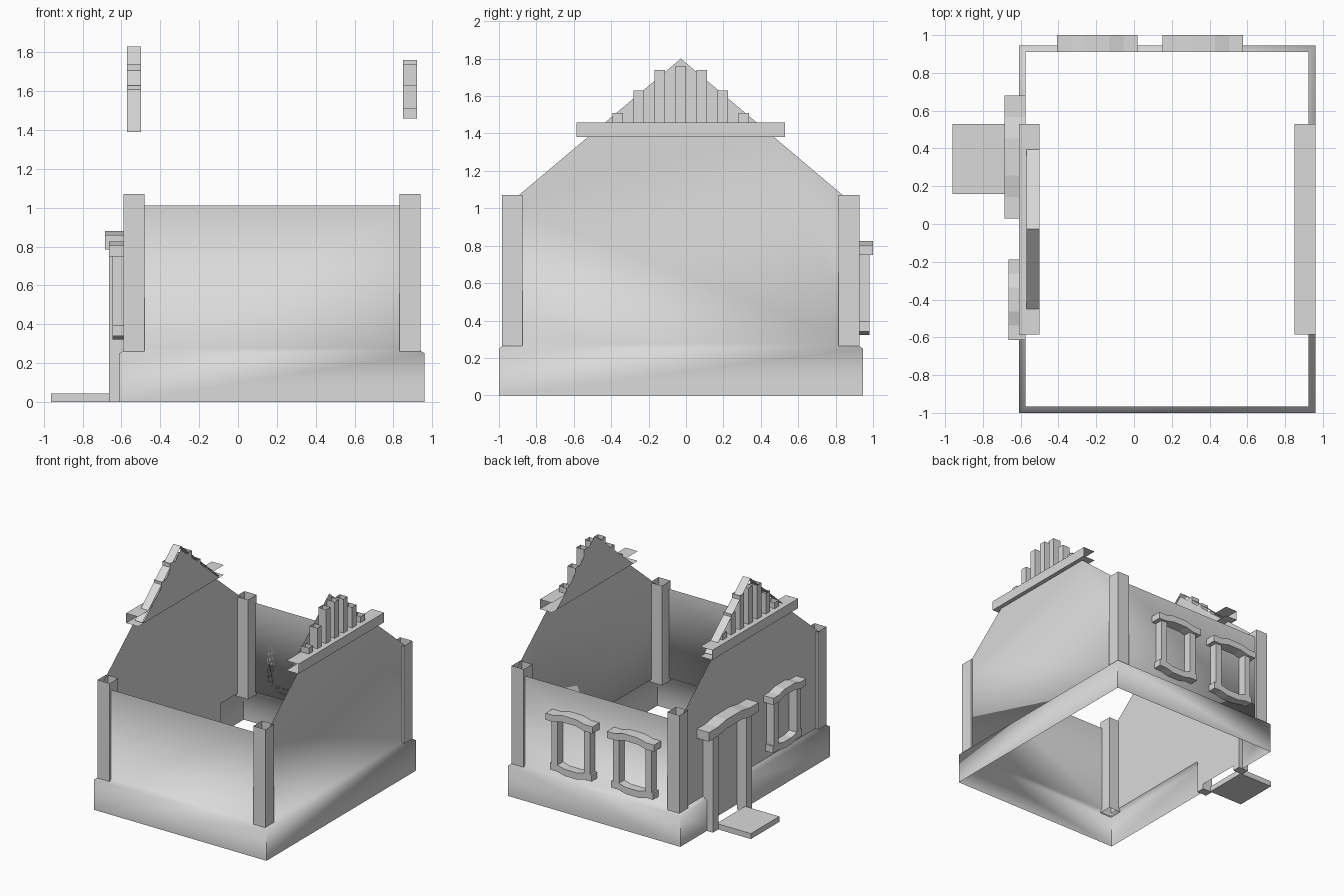
import bpy, bmesh, math

cube = bpy.data.objects.get("Cube")
if cube:
    bpy.data.objects.remove(cube, do_unlink=True)

GREY = (0.7, 0.7, 0.7, 1)
plaster = bpy.data.materials.new("plain grey")
plaster.use_nodes = True
plaster.diffuse_color = GREY
plaster.node_tree.nodes["Principled BSDF"].inputs["Base Color"].default_value = GREY


def build(name, polys, smooth=False):
    """Weld a list of polygons into one object."""
    bm = bmesh.new()
    for poly in polys:
        bm.faces.new([bm.verts.new(p) for p in poly])
    bmesh.ops.remove_doubles(bm, verts=bm.verts, dist=0.0005)
    bmesh.ops.recalc_face_normals(bm, faces=bm.faces)
    mesh = bpy.data.meshes.new(name)
    bm.to_mesh(mesh)
    bm.free()
    mesh.materials.append(plaster)
    obj = bpy.data.objects.new(name, mesh)
    bpy.context.collection.objects.link(obj)
    if smooth:
        bpy.ops.object.select_all(action='DESELECT')
        obj.select_set(True)
        bpy.context.view_layer.objects.active = obj
        bpy.ops.object.shade_smooth_by_angle(angle=math.radians(60))
    return obj


def tube(name, x0, x1, y0, y1, z0, z1):
    """Square upright tube, open at both ends."""
    ring = [(x0, y0), (x1, y0), (x1, y1), (x0, y1)]
    build(name, [[(*a, z0), (*b, z0), (*b, z1), (*a, z1)]
                 for a, b in zip(ring, ring[1:] + ring[:1])])


def prism(name, place, outline, depth):
    """Solid trim: outline in (along, up), pushed out from a wall."""
    near = [place(u, 0, z) for u, z in outline]
    far = [place(u, depth, z) for u, z in outline]
    n = len(outline)
    sides = [[near[i], near[(i + 1) % n], far[(i + 1) % n], far[i]] for i in range(n)]
    build(name, [near, far] + sides)


def rect(u0, u1, z0, z1):
    return [(u0, z0), (u1, z0), (u1, z1), (u0, z1)]


def wavy(mid, half, z0, z1, rise):
    """Board outline whose middle bows up or down."""
    steps = [(-1, 0), (-0.65, 0), (-0.3, 1), (0.3, 1), (0.65, 0), (1, 0)]
    low = [(mid + s * half, z0 + k * rise) for s, k in steps]
    high = [(mid + s * half, z1 + k * rise) for s, k in steps]
    return low + high[::-1]


# Main dimensions: plinth outline, wall outline, heights
PX, PY = (-0.61, 0.96), (-1.0, 0.945)
WX, WY = (-0.575, 0.925), (-0.965, 0.91)
PLINTH, LEDGE, EAVE, BEAM, BEAM_TOP, APEX = 0.25, 0.275, 1.01, 1.38, 1.46, 1.8
MID_Y = -0.0275
DOOR = (0.16, 0.53)
GABLE_X = (-0.5, 0.85)
half_beam = (WY[1] - MID_Y) * (APEX - BEAM) / (APEX - EAVE)

# Shell: front and back walls with a plinth
shell = []
for py, wy in zip(PY, WY):
    shell += [[(PX[0], py, 0), (PX[1], py, 0), (PX[1], py, PLINTH), (PX[0], py, PLINTH)],
              [(PX[0], py, PLINTH), (PX[1], py, PLINTH), (WX[1], wy, LEDGE), (WX[0], wy, LEDGE)],
              [(WX[0], wy, LEDGE), (WX[1], wy, LEDGE), (WX[1], wy, EAVE), (WX[0], wy, EAVE)]]

# Shell: gable walls, stepping inwards above the beam
for px, wx, gx in zip(PX, WX, GABLE_X):
    b0, b1 = MID_Y - half_beam, MID_Y + half_beam
    shell += [[(wx, WY[0], LEDGE), (wx, WY[1], LEDGE), (wx, WY[1], EAVE),
               (wx, b1, BEAM), (wx, b0, BEAM), (wx, WY[0], EAVE)],
              [(wx, b0, BEAM), (wx, b1, BEAM), (gx, b1, BEAM), (gx, b0, BEAM)],
              [(gx, b0, BEAM), (gx, b1, BEAM), (gx, MID_Y, APEX)]]
    # The plinth is interrupted by the doorway on the right side
    spans = [(PY[0], DOOR[0]), (DOOR[1], PY[1])] if px < 0 else [PY]
    for y0, y1 in spans:
        w0, w1 = max(y0, WY[0]), min(y1, WY[1])
        shell += [[(px, y0, 0), (px, y1, 0), (px, y1, PLINTH), (px, y0, PLINTH)],
                  [(px, y0, PLINTH), (px, y1, PLINTH), (wx, w1, LEDGE), (wx, w0, LEDGE)]]
build("walls", shell, smooth=True)

# Door panel
build("door_panel", [[(WX[0], DOOR[0], 0.04), (WX[0], DOOR[0], LEDGE),
                      (WX[0], DOOR[1], LEDGE), (WX[0], DOOR[1], 0.04)]])

# Corner posts
for side, x in (("right", -0.59), ("left", 0.83)):
    for end, y in (("front", -0.985), ("back", 0.815)):
        tube(f"{end}_{side}_post", x, x + 0.11, y, y + 0.112, PLINTH, 1.07)

# Gable beams (open channels) and upright planks
for side, gx, out in (("right", GABLE_X[0], -1), ("left", GABLE_X[1], 1)):
    bx = gx + out * 0.11
    y0, y1 = -0.585, 0.53
    build(f"{side}_gable_beam",
          [[(gx, y0, z), (gx, y1, z), (bx, y1, z), (bx, y0, z)] for z in (BEAM, BEAM_TOP)]
          + [[(bx, y0, BEAM), (bx, y1, BEAM), (bx, y1, BEAM_TOP), (bx, y0, BEAM_TOP)]])
    for k in range(-3, 4):
        top = (1.76, 1.74, 1.63, 1.51)[abs(k)]
        y = MID_Y + k * 0.1125
        tube(f"{side}_gable_plank", *sorted((gx, gx + out * 0.07)),
             y - 0.028, y + 0.028, BEAM_TOP, top)

# Sloping cover strip over the right gable
ridge = [(-0.53, 1.39), (MID_Y, 1.83), (0.475, 1.39)]
build("right_gable_strip", [[(-0.57, *a), (-0.5, *a), (-0.5, *b), (-0.57, *b)]
                            for a, b in zip(ridge, ridge[1:])])


# Wall placements: along, outwards, up
def on_back(u, d, z):
    return (u, WY[1] + d, z)


def on_right(u, d, z):
    return (WX[0] - d, u, z)


# Windows
for label, place, mid in (("back_right", on_back, -0.195), ("back_left", on_back, 0.365),
                          ("right_side", on_right, -0.4)):
    prism(label + "_window_lintel", place, wavy(mid, 0.213, 0.75, 0.805, 0.02), 0.09)
    prism(label + "_window_sill", place, wavy(mid, 0.19, 0.34, 0.395, -0.018), 0.07)
    for s in (-1, 1):
        edges = sorted((mid + s * 0.175, mid + s * 0.12))
        prism(label + "_window_jamb", place, rect(*edges, 0.39, 0.76), 0.07)

# Door frame and step
prism("door_lintel", on_right, wavy(0.355, 0.325, 0.785, 0.86, 0.02), 0.11)
for y0, y1 in ((DOOR[0] - 0.07, DOOR[0]), (DOOR[1], DOOR[1] + 0.07)):
    prism("door_jamb", on_right, rect(y0, y1, 0, 0.8), 0.09)
prism("door_step", lambda u, d, z: (-0.65 - d, u, z), rect(*DOOR, 0, 0.045), 0.312)
